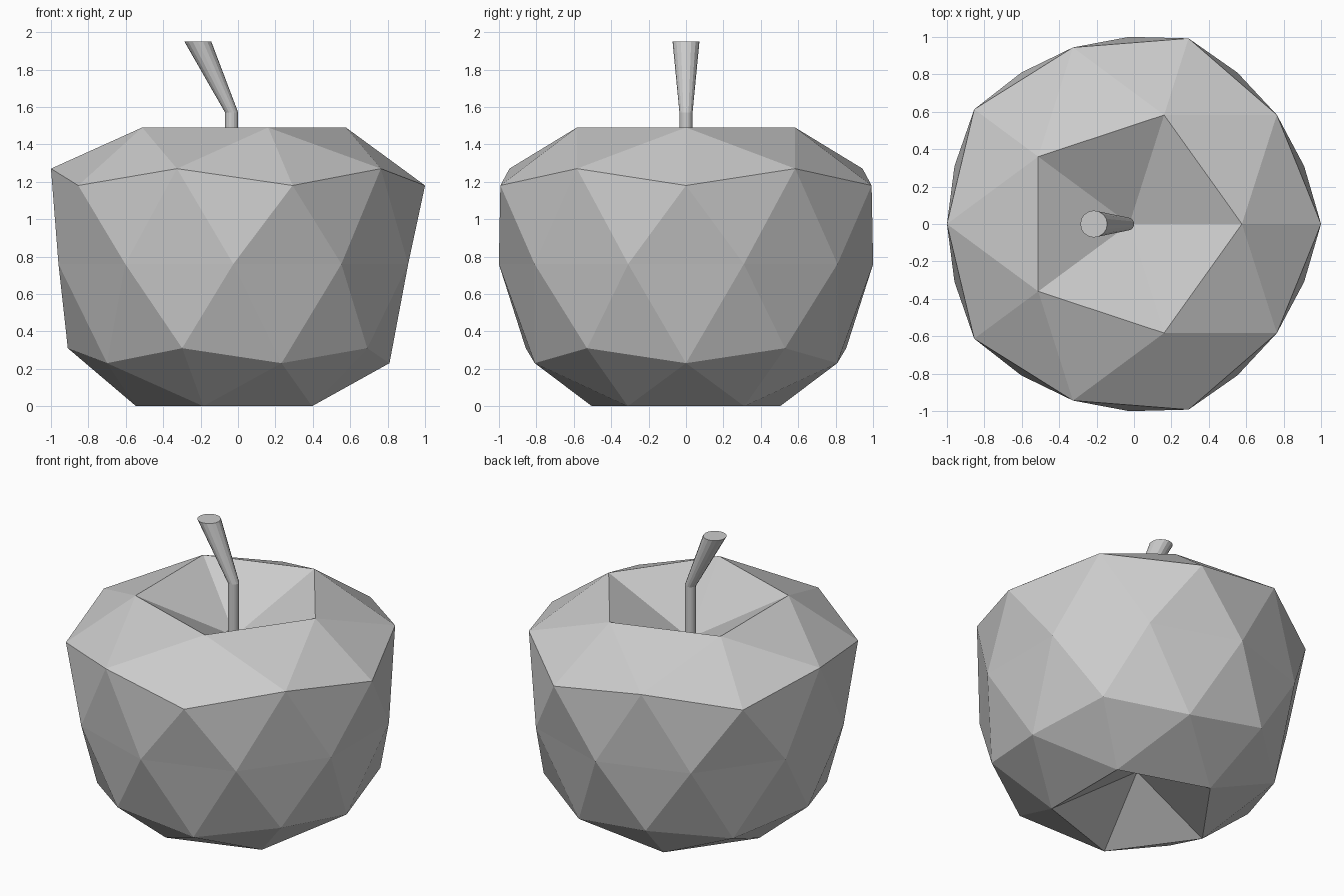
import bpy
import bmesh
import math
from mathutils import Vector

cube = bpy.data.objects.get("Cube")
if cube:
    bpy.data.objects.remove(cube, do_unlink=True)

AXIS_X = -0.025      # centre line of the fruit
Y_STRETCH = 1.018

grey = bpy.data.materials.new("plain grey")
grey.use_nodes = True
colour = (0.6, 0.6, 0.6, 1.0)
grey.diffuse_color = colour
grey.node_tree.nodes["Principled BSDF"].inputs["Base Color"].default_value = colour


def add_object(name, bm):
    bmesh.ops.recalc_face_normals(bm, faces=bm.faces)
    mesh = bpy.data.meshes.new(name)
    bm.to_mesh(mesh)
    bm.free()
    mesh.materials.append(grey)
    obj = bpy.data.objects.new(name, mesh)
    bpy.context.collection.objects.link(obj)
    return obj


# Fruit body: an icosphere whose rings are moved to an apple profile
# (sphere height, new radius, new height); both poles are dimpled
rings = [
    (1.0, 0.0, 1.21),
    (0.851, 0.602, 1.49),
    (0.526, 0.975, 1.27),
    (0.447, 1.025, 1.18),
    (0.0, 0.983, 0.76),
    (-0.447, 0.885, 0.31),
    (-0.526, 0.835, 0.23),
    (-0.851, 0.52, 0.0),
    (-1.0, 0.0, 0.28),
]
bm = bmesh.new()
bmesh.ops.create_icosphere(bm, subdivisions=2, radius=1.0)
for v in bm.verts:
    _, radius, height = min(rings, key=lambda r: abs(r[0] - v.co.z))
    angle = math.atan2(v.co.y, v.co.x)
    v.co = Vector((AXIS_X + radius * math.cos(angle),
                   Y_STRETCH * radius * math.sin(angle), height))
add_object("apple_body", bm)

# Stem: level rings, straight at the base, then leaning and flaring
SIDES = 16
stem_path = [(-0.034, 1.19, 0.035), (-0.034, 1.57, 0.035), (-0.215, 1.95, 0.072)]
bm = bmesh.new()
loops = []
for x, z, radius in stem_path:
    loops.append([bm.verts.new((x + radius * math.cos(math.tau * i / SIDES),
                                radius * math.sin(math.tau * i / SIDES), z))
                  for i in range(SIDES)])
for low, high in zip(loops, loops[1:]):
    for i in range(SIDES):
        j = (i + 1) % SIDES
        bm.faces.new((low[i], low[j], high[j], high[i]))
bm.faces.new(loops[0][::-1])
bm.faces.new(loops[-1])
add_object("stem", bm)
